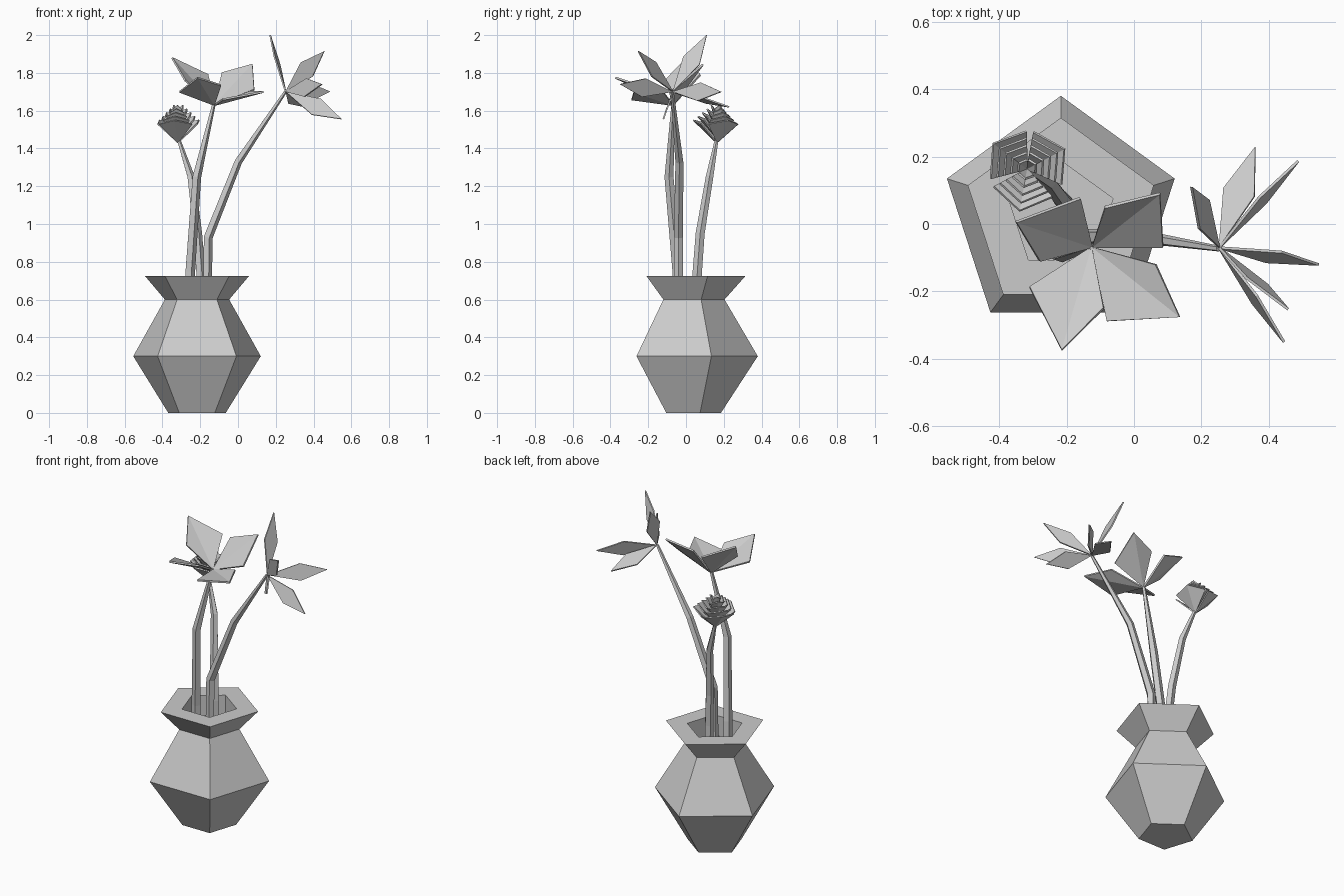
import bpy, bmesh
from math import sin, cos, pi, radians
from mathutils import Vector

if "Cube" in bpy.data.objects:
    bpy.data.objects.remove(bpy.data.objects["Cube"])


def make_object(name, verts, faces, thickness=0):
    mesh = bpy.data.meshes.new(name)
    mesh.from_pydata([tuple(v) for v in verts], [], faces)
    bm = bmesh.new()
    bm.from_mesh(mesh)
    bmesh.ops.recalc_face_normals(bm, faces=bm.faces)
    bm.to_mesh(mesh)
    bm.free()
    ob = bpy.data.objects.new(name, mesh)
    bpy.context.collection.objects.link(ob)
    if thickness:
        mod = ob.modifiers.new("thickness", 'SOLIDIFY')
        mod.thickness = thickness
        mod.offset = 0
    return ob


def skin(name, rings):
    """Join equal rings of points and cap both ends."""
    n = len(rings[0])
    verts = [v for ring in rings for v in ring]
    faces = [(i * n + j, i * n + (j + 1) % n, (i + 1) * n + (j + 1) % n, (i + 1) * n + j)
             for i in range(len(rings) - 1) for j in range(n)]
    last = len(verts) - n
    faces += [tuple(range(n)), tuple(range(last, last + n))]
    return make_object(name, verts, faces)


def stem(name, path, radii, sides=5):
    pts = [Vector(p) for p in path]
    rings = []
    for i, p in enumerate(pts):
        t = (pts[min(i + 1, len(pts) - 1)] - pts[max(i - 1, 0)]).normalized()
        u = Vector((0, 1, 0)).cross(t).normalized()
        v = t.cross(u)
        rings.append([p + radii[i] * (u * cos(2 * pi * k / sides) + v * sin(2 * pi * k / sides))
                      for k in range(sides)])
    return skin(name, rings)


# Five-sided vase with a flared rim and a straight-walled opening
profile = [(.16, 0), (.355, .3), (.179, .6), (.29, .725), (.163, .725), (.163, .6)]
skin("vase", [[Vector((-.217 + r * cos(pi / 2 + 2 * pi * k / 5),
                       .025 + r * sin(pi / 2 + 2 * pi * k / 5), z)) for k in range(5)]
              for r, z in profile])

# Tapered stems
stem("open_flower_stem", [(-.26, -.04, .6), (-.255, -.045, .75), (-.22, -.09, 1.25),
                          (-.127, -.067, 1.64)], [.028, .028, .025, .01])
stem("bud_stem", [(-.195, .055, .6), (-.2, .06, .75), (-.215, .075, .95),
                  (-.25, .125, 1.25), (-.316, .163, 1.45)], [.026, .026, .025, .021, .01])
stem("star_flower_stem", [(-.165, -.04, .6), (-.16, -.04, .93), (0, -.035, 1.33),
                          (.25, -.073, 1.70)], [.026, .026, .022, .009])

# Open flower: four broad petals, each given as side, tip, side
base = (-.125, -.068, 1.63)
broad = [[(-.16, .077, 1.79), (-.35, .006, 1.88), (-.28, -.11, 1.76)],
         [(-.086, .05, 1.80), (.077, .09, 1.845), (.086, -.068, 1.71)],
         [(-.31, -.187, 1.70), (-.214, -.374, 1.775), (-.09, -.25, 1.735)],
         [(-.08, -.288, 1.66), (.136, -.276, 1.70), (.065, -.12, 1.70)]]
verts, faces = [], []
for petal in broad:
    n = len(verts)
    verts += [base] + petal
    faces += [(n, n + 1, n + 2), (n, n + 2, n + 3)]
make_object("open_flower_petals", verts, faces, .01)

# Star flower: six slim kite petals, each given as tip and width direction
base = Vector((.252, -.07, 1.70))
slim = [((.17, .11, 2.0), (.3, .8, -.5)), ((.457, -.253, 1.915), (-.6, .2, .75)),
        ((.548, -.12, 1.555), (.3, .3, .85)), ((.36, .228, 1.62), (.85, -.25, .3)),
        ((.445, -.35, 1.74), (.2, .1, .97)), ((.487, .187, 1.70), (-.2, .15, .95))]
verts, faces = [], []
for tip, wide in slim:
    d = Vector(tip) - base
    w = Vector(wide)
    w = (w - d * w.dot(d) / d.dot(d)).normalized() * .05
    n = len(verts)
    mid = base + d * .55
    verts += [base, mid + w, base + d, mid - w]
    faces.append((n, n + 1, n + 2, n + 3))
make_object("star_flower_petals", verts, faces, .008)

# Bud: five nested cups of three petals
verts, faces = [], []
for k in range(5):
    for a in (143, 28, 260):
        n = len(verts)
        verts.append((-.317, .163, 1.43 + .025 * k))
        for da, r, z in ((-52, .112 - .021 * k, 1.53), (0, .126 - .024 * k, 1.55),
                         (52, .112 - .021 * k, 1.53)):
            t = radians(a + da)
            verts.append((-.317 + r * cos(t), .163 + r * sin(t), z + .02 * k))
        faces += [(n, n + 1, n + 2), (n, n + 2, n + 3)]
make_object("bud_petals", verts, faces, .007)
